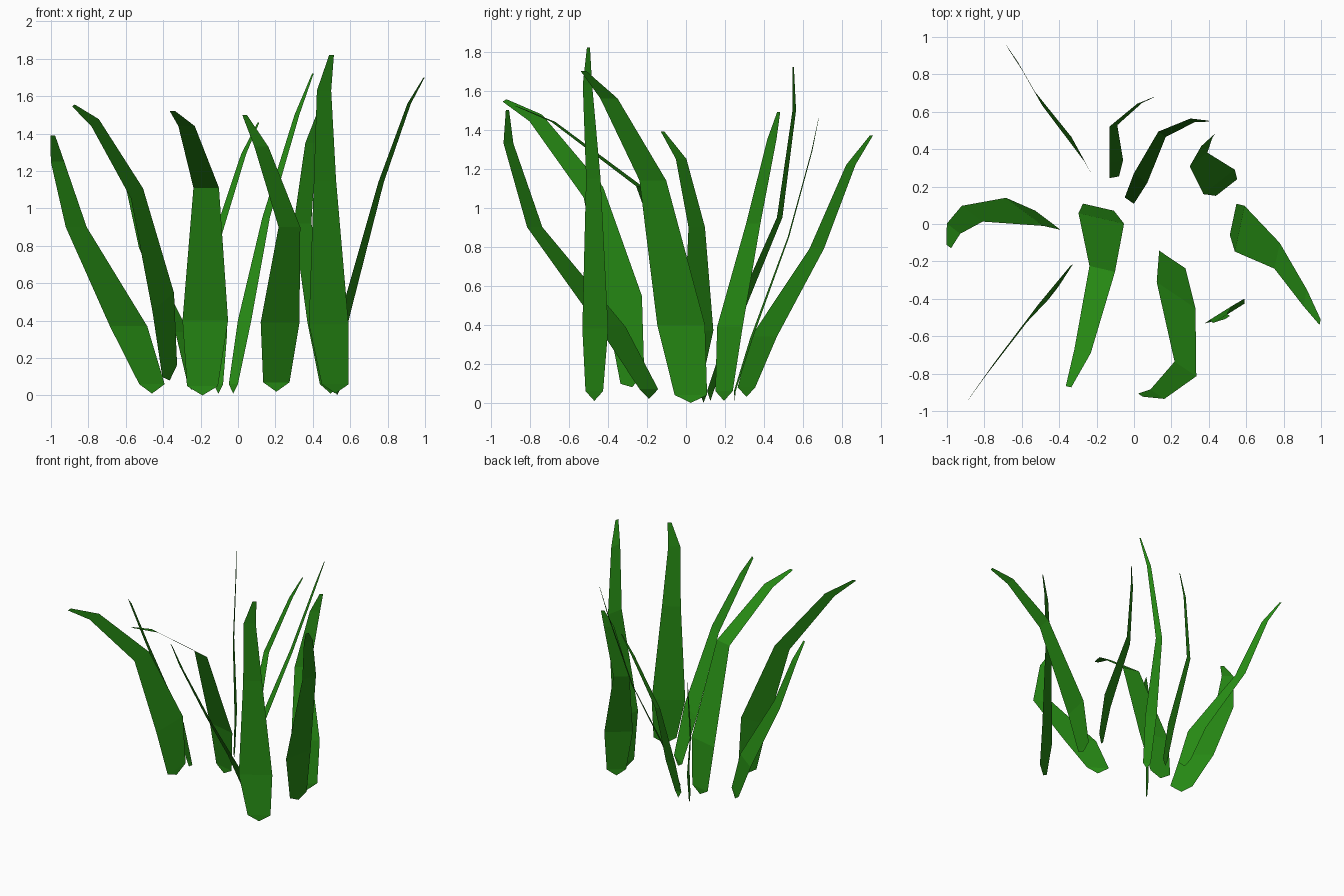
import bpy
from math import radians, cos, sin
from mathutils import Vector

default_cube = bpy.data.objects.get("Cube")
if default_cube:
    bpy.data.objects.remove(default_cube, do_unlink=True)

# Single grass colour
leaf_green = bpy.data.materials.new("leaf_green")
leaf_green.use_nodes = True
leaf_colour = (.02, .26, .007, 1)
leaf_green.diffuse_color = leaf_colour
shader = leaf_green.node_tree.nodes["Principled BSDF"]
shader.inputs["Base Color"].default_value = leaf_colour
shader.inputs["Roughness"].default_value = .8

# Shared blade outline: widths from the root to the tip
BLADE_WIDTHS = (.17, .25, .14, .09, .03)


def grass_blade(name, path, facing, size=1, tilt=0):
    """Sweep the tapered outline along a bent path as a flat ribbon."""
    angle = radians(facing)
    across = Vector((cos(angle), sin(angle), tilt))
    root = Vector(path[0])
    root.z = max(root.z - .05, 0)
    vertices = [root]
    for centre, width in zip(path, BLADE_WIDTHS):
        half = across * width * size / 2
        vertices += [Vector(centre) - half, Vector(centre) + half]

    # Pointed root, followed by one quad for each segment
    faces = [(0, 2, 1)]
    for segment in range(len(path) - 1):
        left = 1 + 2 * segment
        right = left + 1
        faces.append((left, right, right + 2, left + 2))

    mesh = bpy.data.meshes.new(name)
    mesh.from_pydata(vertices, [], faces)
    mesh.materials.append(leaf_green)
    mesh.update()
    blade = bpy.data.objects.new(name, mesh)
    bpy.context.collection.objects.link(blade)
    return blade


# Broad blades around the front and sides
grass_blade("right_side_blade", facing=-37, path=[
    (-.46, .02, .06), (-.585, .065, .37), (-.865, .055, .9),
    (-.965, -.025, 1.25), (-.99, -.12, 1.39)])
grass_blade("centre_front_blade", facing=-13, path=[
    (-.19, .09, .05), (-.175, .03, .4), (-.17, -.24, 1.11),
    (-.275, -.68, 1.44), (-.35, -.87, 1.52)])
grass_blade("right_front_blade", facing=57, size=.85, tilt=.45, path=[
    (-.365, -.275, .13), (-.4, -.315, .5), (-.54, -.475, 1.08),
    (-.765, -.77, 1.46), (-.88, -.93, 1.55)])
grass_blade("left_front_blade", facing=-34, path=[
    (.205, -.19, .07), (.225, -.38, .39), (.275, -.775, .9),
    (.125, -.91, 1.33), (.035, -.915, 1.5)])
grass_blade("tall_front_blade", facing=32, path=[
    (.52, -.47, .06), (.485, -.465, .38), (.465, -.475, 1.15),
    (.46, -.505, 1.63), (.5, -.5, 1.82)])
grass_blade("left_side_blade", facing=78, path=[
    (.53, .025, .04), (.565, -.025, .4), (.765, -.17, 1.14),
    (.915, -.395, 1.56), (.995, -.525, 1.7)])

# Blades at the back, three of them slimmer
grass_blade("left_back_blade", facing=38, size=.85, path=[
    (.495, .195, .06), (.455, .225, .39), (.345, .345, .92),
    (.39, .44, 1.35), (.425, .475, 1.49)])
grass_blade("slim_tall_back_blade", facing=-35, size=.35, path=[
    (-.025, .125, .06), (.035, .245, .4), (.15, .48, .95),
    (.315, .555, 1.5), (.4, .55, 1.72)])
grass_blade("slim_centre_back_blade", facing=10, size=.3, path=[
    (-.105, .25, .06), (-.095, .335, .33), (-.11, .525, .85),
    (.03, .645, 1.29), (.11, .68, 1.46)])
grass_blade("right_back_blade", facing=118, size=.6, path=[
    (-.25, .31, .08), (-.3, .4, .34), (-.51, .67, .79),
    (-.61, .845, 1.22), (-.68, .95, 1.37)])
